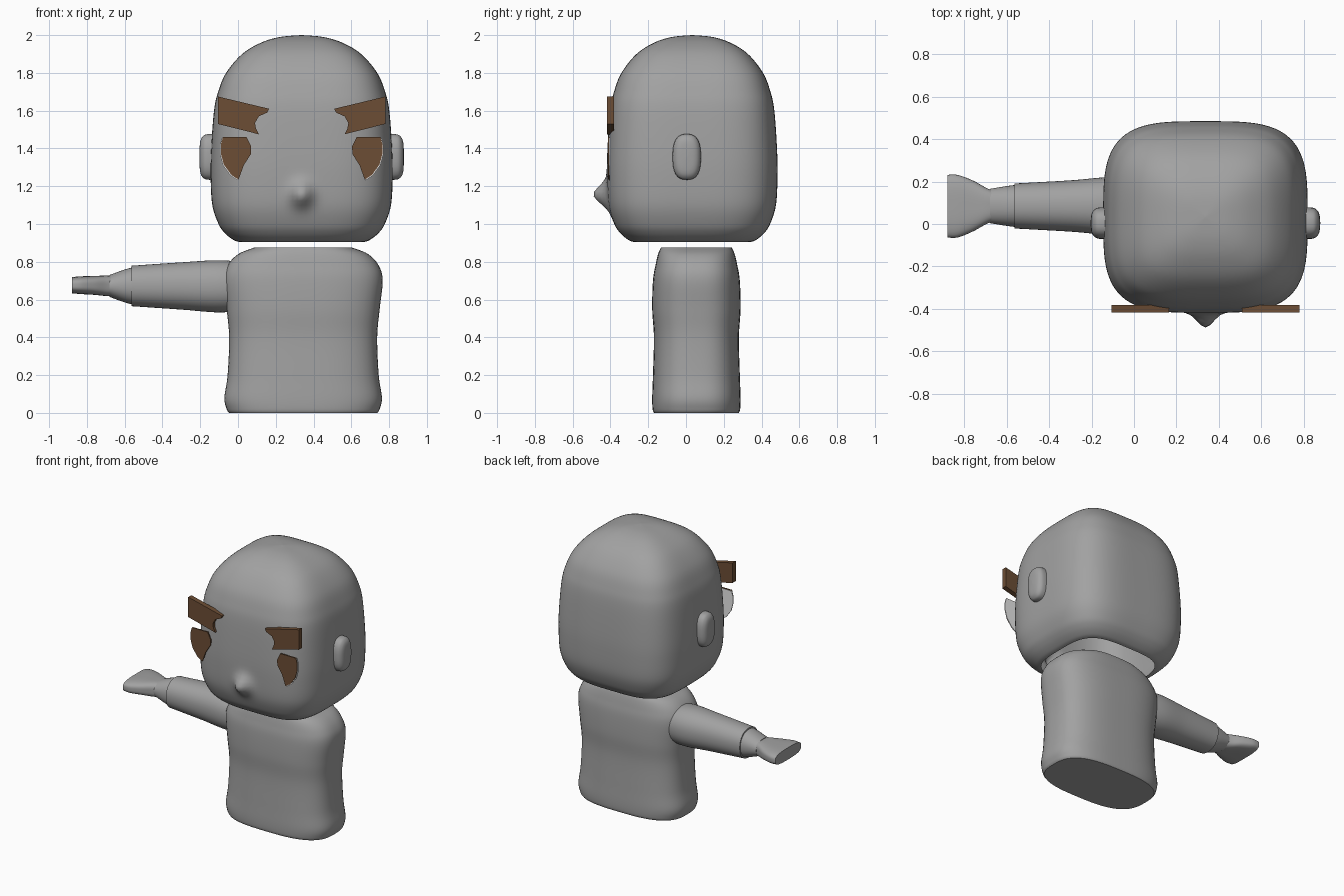
import bpy, bmesh, math

if "Cube" in bpy.data.objects:
    bpy.data.objects.remove(bpy.data.objects["Cube"])

MID = 0.337  # symmetry line of the head


def material(name, rgb):
    m = bpy.data.materials.new(name)
    m.use_nodes = True
    color = (*rgb, 1)
    m.diffuse_color = color
    bsdf = next(n for n in m.node_tree.nodes if n.type == "BSDF_PRINCIPLED")
    bsdf.inputs["Base Color"].default_value = color
    return m


GREY = material("plain grey", (0.36, 0.36, 0.36))
BROWN = material("hair brown", (0.15, 0.075, 0.035))
WHITE = material("eye white", (0.8, 0.8, 0.8))


def finish(name, bm, mat, smooth=True):
    bmesh.ops.recalc_face_normals(bm, faces=bm.faces)
    mesh = bpy.data.meshes.new(name)
    bm.to_mesh(mesh)
    bm.free()
    mesh.materials.append(mat)
    ob = bpy.data.objects.new(name, mesh)
    bpy.context.collection.objects.link(ob)
    if smooth:
        bpy.ops.object.select_all(action="DESELECT")
        ob.select_set(True)
        bpy.context.view_layer.objects.active = ob
        bpy.ops.object.shade_smooth_by_angle(angle=math.radians(40))
    return ob


def refine(rows, steps):
    """Smooth spline through the section rows."""
    out = []
    for i in range(len(rows) - 1):
        p = [rows[max(0, min(len(rows) - 1, i + k))] for k in (-1, 0, 1, 2)]
        for s in range(steps):
            t = s / steps
            out.append([b + t / 2 * (c - a + t * (2 * a - 5 * b + 4 * c - d + t * (3 * (b - c) + d - a)))
                        for a, b, c, d in zip(*p)])
    return out + [list(rows[-1])]


def loft(name, rows, power, place, segs=48, steps=6, open_start=False):
    """Skin rounded-square sections; each row is position, half sizes, centre."""
    bm = bmesh.new()
    rings = []
    for t, hu, hv, cu, cv in refine(rows, steps):
        ring = []
        for k in range(segs):
            a = 2 * math.pi * k / segs
            c, s = math.cos(a), math.sin(a)
            r = (abs(c) ** power + abs(s) ** power) ** (-1 / power)
            ring.append(bm.verts.new(place(t, cu + hu * r * c, cv + hv * r * s)))
        rings.append(ring)
    for lo, hi in zip(rings, rings[1:]):
        for k in range(segs):
            j = (k + 1) % segs
            bm.faces.new((lo[k], lo[j], hi[j], hi[k]))
    if not open_start:
        bm.faces.new(rings[0])
    bm.faces.new(rings[-1])
    return finish(name, bm, GREY)


def upright(t, u, v):
    return (u, v, t)


def sideways(t, u, v):
    return (t, u, v)


def with_nose(t, u, v):
    # the nose is a soft bump pulled out of the front of the head
    if v < 0:
        v -= 0.075 * math.exp(-((u - MID) / 0.055) ** 2 - ((t - 1.155) / 0.06) ** 2)
    return (u, v, t)


# head: hollow shell, open underneath
head_profile = [(0.905, 0.33), (0.915, 0.36), (0.95, 0.405), (1.0, 0.44), (1.1, 0.473),
                (1.25, 0.482), (1.4, 0.479), (1.6, 0.464), (1.7, 0.442), (1.8, 0.4),
                (1.9, 0.315), (1.96, 0.215), (1.99, 0.115), (2.0, 0.003)]
loft("head", [(z, h, h * 0.937, MID, 0.033) for z, h in head_profile],
     3.6, with_nose, segs=128)

# open the underside of the head
shell = bpy.data.objects["head"].data
bm = bmesh.new()
bm.from_mesh(shell)
caps = [f for f in bm.faces if len(f.verts) > 4 and f.calc_center_median().z < 1]
bmesh.ops.delete(bm, geom=caps, context="FACES_ONLY")
bm.to_mesh(shell)
bm.free()

# torso
torso_profile = [(0.0, 0.393, 0.225), (0.02, 0.405, 0.232), (0.08, 0.417, 0.234),
                 (0.2, 0.4, 0.23), (0.4, 0.392, 0.225), (0.55, 0.405, 0.234),
                 (0.7, 0.421, 0.23), (0.78, 0.4, 0.217), (0.84, 0.345, 0.203),
                 (0.875, 0.26, 0.188)]
loft("torso", [(z, hx, hy, 0.345, 0.055) for z, hx, hy in torso_profile],
     2.9, upright, segs=64)

# right arm: sleeve, wrist and flared hand, reaching out sideways
loft("right_sleeve", [(0.08, 0.12, 0.12, 0.085, 0.67), (-0.09, 0.137, 0.138, 0.085, 0.67),
                      (-0.3, 0.121, 0.125, 0.085, 0.672), (-0.565, 0.106, 0.107, 0.085, 0.672)],
     2.2, sideways)
loft("right_wrist", [(-0.55, 0.1, 0.1, 0.085, 0.672), (-0.6, 0.094, 0.087, 0.085, 0.672),
                     (-0.68, 0.081, 0.058, 0.085, 0.672)], 2.2, sideways)
loft("right_hand", [(-0.66, 0.07, 0.052, 0.085, 0.673), (-0.7, 0.087, 0.054, 0.085, 0.673),
                    (-0.76, 0.12, 0.05, 0.085, 0.675), (-0.83, 0.147, 0.047, 0.084, 0.676),
                    (-0.88, 0.148, 0.043, 0.084, 0.676)], 3.2, sideways)

# ears
ear_profile = [(0.44, 0.074, 0.12), (0.5, 0.074, 0.12), (0.525, 0.063, 0.107),
               (0.538, 0.04, 0.075), (0.542, 0.002, 0.004)]
for side, label in ((-1, "right"), (1, "left")):
    loft(label + "_ear", [(MID + side * t, hy, hz, 0.004, 1.355) for t, hy, hz in ear_profile],
         2.7, sideways, segs=32)


def plate(name, outline, front, depth, mat, side):
    """Flat outlined plate facing forward, mirrored for the left side."""
    bm = bmesh.new()
    pts = [(x if side < 0 else 2 * MID - x, z) for x, z in outline]
    face = bm.faces.new([bm.verts.new((x, front, z)) for x, z in pts])
    moved = bmesh.ops.extrude_face_region(bm, geom=[face])["geom"]
    bmesh.ops.translate(bm, vec=(0, depth, 0),
                        verts=[v for v in moved if isinstance(v, bmesh.types.BMVert)])
    return finish(name, bm, mat, smooth=False)


# eyebrows and eyes
brow = [(-0.107, 1.675), (0.165, 1.61), (0.155, 1.59), (0.11, 1.57), (0.09, 1.535),
        (0.095, 1.505), (0.11, 1.475), (-0.107, 1.53)]
eye = [(-0.08, 1.46), (0.045, 1.46), (0.07, 1.41), (0.068, 1.37), (0.03, 1.31),
       (0.003, 1.235), (-0.035, 1.26), (-0.075, 1.315), (-0.09, 1.37), (-0.09, 1.425)]
rim = [(x - 0.005, z - 0.004) for x, z in eye]
for side, label in ((-1, "right"), (1, "left")):
    plate(label + "_eyebrow", brow, -0.418, 0.036, BROWN, side)
    plate(label + "_eye", eye, -0.414, 0.009, BROWN, side)
    plate(label + "_eye_rim", rim, -0.408, 0.006, WHITE, side)
